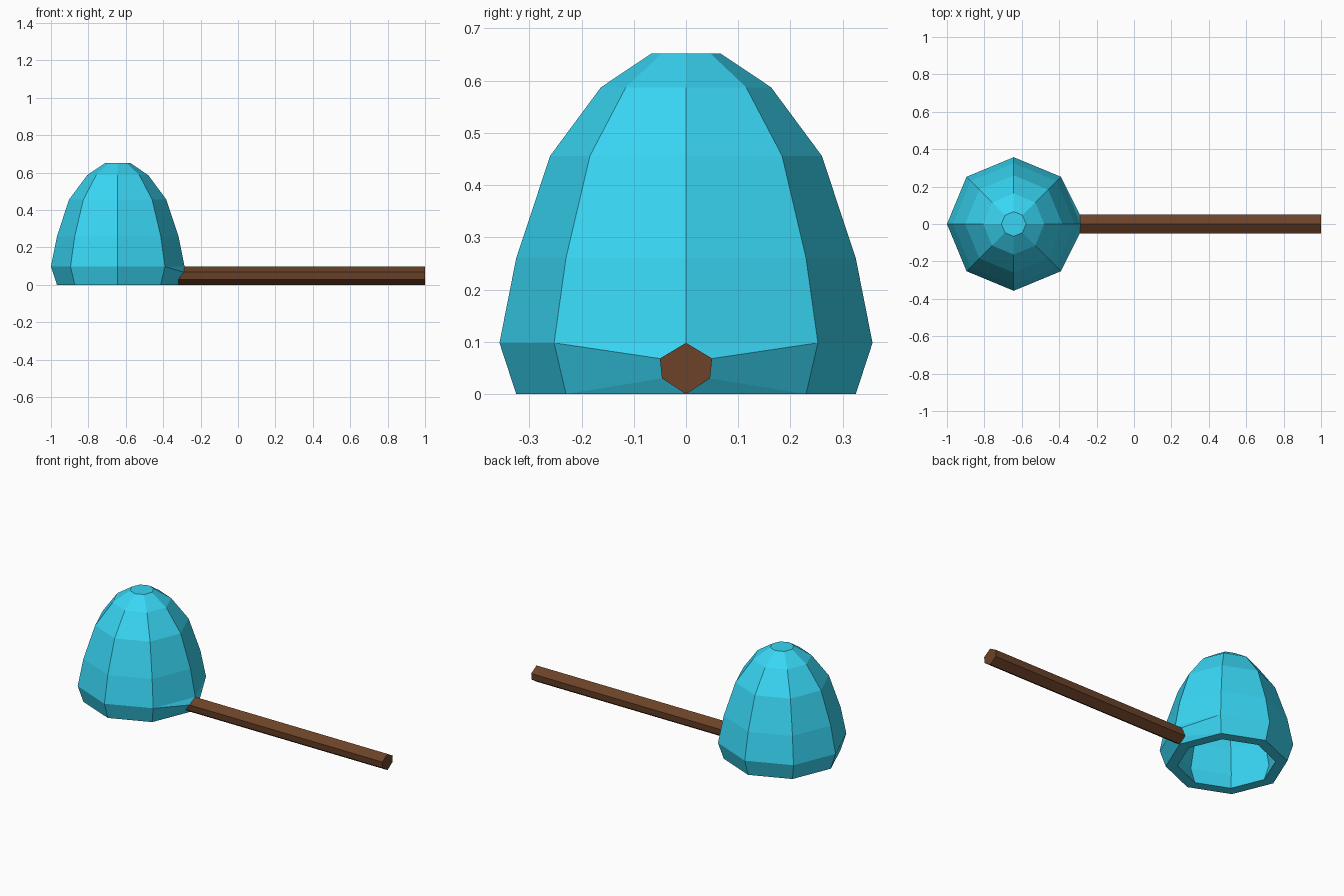
import bpy, bmesh
from math import cos, sin, pi

if "Cube" in bpy.data.objects:
    bpy.data.objects.remove(bpy.data.objects["Cube"])

CX, N = -0.643, 8


def material(name, color):
    m = bpy.data.materials.new(name)
    m.diffuse_color = (*color, 1)
    m.use_nodes = True
    m.node_tree.nodes["Principled BSDF"].inputs["Base Color"].default_value = m.diffuse_color
    return m


def finish(bm, name, mat):
    bmesh.ops.recalc_face_normals(bm, faces=bm.faces)
    me = bpy.data.meshes.new(name)
    bm.to_mesh(me)
    bm.free()
    me.materials.append(mat)
    ob = bpy.data.objects.new(name, me)
    bpy.context.collection.objects.link(ob)


def ring(bm, r, z):
    return [bm.verts.new((CX + r * cos(2 * pi * i / N), r * sin(2 * pi * i / N), z))
            for i in range(N)]


def bridge(bm, a, b, skip=()):
    for i in range(N):
        if i not in skip:
            j = (i + 1) % N
            bm.faces.new((a[i], a[j], b[j], b[i]))


# Hexagonal section where the handle meets the dome
socket = [(-0.318, 0, 0), (-0.318, 0.046, 0.03), (-0.29, 0.05, 0.068),
          (-0.286, 0, 0.098), (-0.29, -0.05, 0.068), (-0.318, -0.046, 0.03)]

# Hollow eight-sided dome
bm = bmesh.new()
outer = [ring(bm, r, z) for r, z in [(0.325, 0), (0.357, 0.098), (0.325, 0.26),
                                     (0.26, 0.456), (0.163, 0.587), (0.066, 0.652)]]
inner = [ring(bm, r, z) for r, z in [(0.262, 0), (0.295, 0.1), (0.264, 0.245),
                                     (0.205, 0.42), (0.125, 0.535), (0.05, 0.588)]]
for k in range(5):
    bridge(bm, outer[k], outer[k + 1], skip=(0, N - 1) if k == 0 else ())
    bridge(bm, inner[k], inner[k + 1])
bridge(bm, outer[0], inner[0])
bm.faces.new(outer[-1])
bm.faces.new(inner[-1])

# Panels that fold around the handle
low, high = outer[0], outer[1]
for side, (p, q) in ((1, (1, 2)), (N - 1, (5, 4))):
    a, b = bm.verts.new(socket[p]), bm.verts.new(socket[q])
    bm.faces.new((low[0], low[side], a))
    bm.faces.new((low[side], high[side], b, a))
    bm.faces.new((high[side], high[0], b))
finish(bm, "dome_head", material("cyan", (0.04, 0.67, 0.9)))

# Handle
bm = bmesh.new()
near = [bm.verts.new(p) for p in socket]
far = [bm.verts.new((1, y, z)) for _, y, z in socket]
for i in range(6):
    j = (i + 1) % 6
    bm.faces.new((near[i], near[j], far[j], far[i]))
bm.faces.new(far)
finish(bm, "handle", material("brown", (0.15, 0.055, 0.022)))
